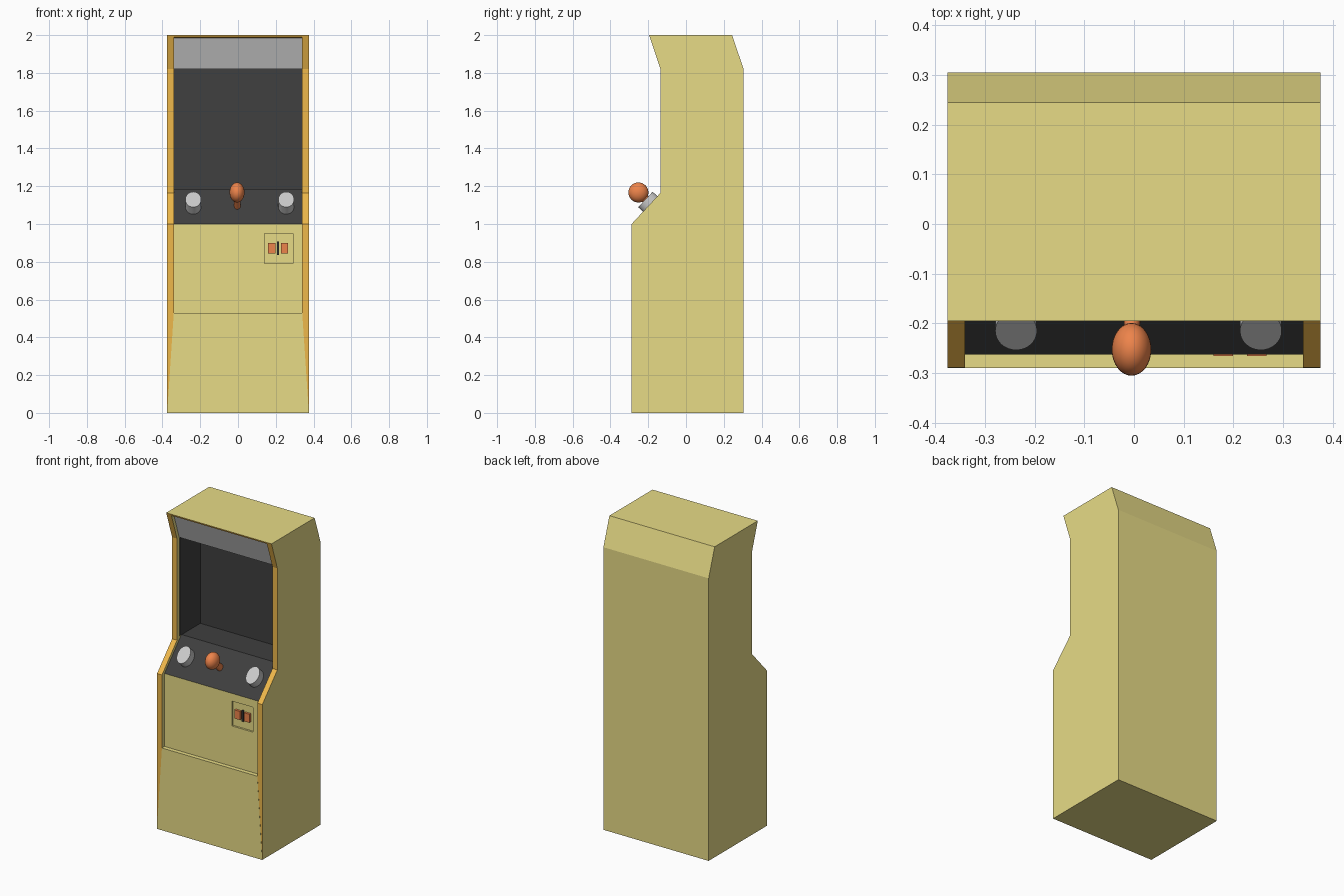
import bpy, bmesh, math
from mathutils import Vector, Matrix

if "Cube" in bpy.data.objects:
    bpy.data.objects.remove(bpy.data.objects["Cube"])


def material(name, rgb):
    m = bpy.data.materials.new(name)
    m.diffuse_color = (*rgb, 1)
    m.use_nodes = True
    m.node_tree.nodes["Principled BSDF"].inputs["Base Color"].default_value = m.diffuse_color
    return m


YELLOW = material("yellow", (0.80, 0.71, 0.24))
ORANGE = material("orange", (0.86, 0.48, 0.07))
BLACK = material("black", (0.05, 0.05, 0.05))
RED = material("red", (0.85, 0.23, 0.07))
GREY = material("grey", (0.75, 0.75, 0.75))


def add_object(name, bm, mats):
    bmesh.ops.recalc_face_normals(bm, faces=bm.faces)
    me = bpy.data.meshes.new(name)
    bm.to_mesh(me)
    bm.free()
    for m in mats:
        me.materials.append(m)
    ob = bpy.data.objects.new(name, me)
    bpy.context.collection.objects.link(ob)
    return ob


def extrude_profile(name, points, x0, x1, mats, edge_mats={}):
    """Extrude a (y, z) outline along x; edge_mats maps edge number to slot."""
    bm = bmesh.new()
    a = [bm.verts.new((x0, y, z)) for y, z in points]
    b = [bm.verts.new((x1, y, z)) for y, z in points]
    bm.faces.new(a)
    bm.faces.new(b[::-1])
    n = len(points)
    for i in range(n):
        j = (i + 1) % n
        f = bm.faces.new((a[i], a[j], b[j], b[i]))
        f.material_index = edge_mats.get(i, 0)
    return add_object(name, bm, mats)


def box(name, x, y, z, mat):
    return extrude_profile(name, [(y[0], z[0]), (y[1], z[0]), (y[1], z[1]), (y[0], z[1])],
                           x[0], x[1], [mat])


def rod(name, start, end, radius, mat):
    """Cylinder between two points, narrowed to 3/4 width in x."""
    start, end = Vector(start), Vector(end)
    axis = end - start
    bm = bmesh.new()
    bmesh.ops.create_cone(bm, cap_ends=True, segments=32, radius1=radius, radius2=radius,
                          depth=axis.length)
    turn = Vector((0, 0, 1)).rotation_difference(axis).to_matrix().to_4x4()
    squash = Matrix.Diagonal((0.75, 1, 1, 1))
    bm.transform(Matrix.Translation((start + end) / 2) @ squash @ turn)
    return smooth(add_object(name, bm, [mat]))


def smooth(ob):
    bpy.ops.object.select_all(action='DESELECT')
    ob.select_set(True)
    bpy.context.view_layer.objects.active = ob
    bpy.ops.object.shade_smooth_by_angle(angle=math.radians(35))
    return ob


# Side panels with orange front edges
outline = [(-0.288, 0), (0.305, 0), (0.305, 1.82), (0.244, 2.0), (-0.195, 2.0),
           (-0.135, 1.82), (-0.135, 1.165), (-0.288, 1.0)]
for side, s in (("left", -1), ("right", 1)):
    extrude_profile(side + "_side_panel", outline, s * 0.34, s * 0.375,
                    [YELLOW, ORANGE], {4: 1, 5: 1, 6: 1, 7: 1})

# Cabinet core: back, roof, marquee, screen niche, control panel and front panel
core = [(-0.262, 0), (0.305, 0), (0.305, 1.82), (0.244, 2.0), (-0.195, 2.0),
        (-0.192, 1.99), (-0.168, 1.985), (-0.113, 1.82), (0.1, 1.82), (0.1, 1.185),
        (-0.09, 1.185), (-0.262, 1.0)]
cabinet = extrude_profile("cabinet_core", core, -0.34, 0.34, [YELLOW, ORANGE, BLACK, GREY],
                          {4: 1, 5: 1, 6: 3, 7: 2, 8: 2, 9: 2, 10: 2})

# Coin door recess
cutter = box("coin_door_cutter", (0.14, 0.29), (-0.30, -0.25), (0.79, 0.95), YELLOW)
cutter.hide_render = True
mod = cabinet.modifiers.new("coin_door", 'BOOLEAN')
mod.operation = 'DIFFERENCE'
mod.solver = 'EXACT'
mod.object = cutter
bpy.context.view_layer.objects.active = cabinet
bpy.ops.object.modifier_apply(modifier=mod.name)
bpy.data.objects.remove(cutter)

# Coin slots and divider
box("coin_slot_left", (0.16, 0.199), (-0.265, -0.248), (0.845, 0.90), RED)
box("coin_slot_right", (0.227, 0.266), (-0.265, -0.248), (0.845, 0.90), RED)
box("coin_slot_divider", (0.207, 0.218), (-0.258, -0.248), (0.835, 0.907), BLACK)

# Lower front panel, flaring to full width at the floor
bm = bmesh.new()
front, back = [[bm.verts.new((x, y, z)) for x, z in
                ((-0.375, 0), (0.375, 0), (0.34, 0.53), (-0.34, 0.53))] for y in (-0.289, -0.262)]
bm.faces.new(front)
bm.faces.new(back)
for i in range(4):
    j = (i + 1) % 4
    bm.faces.new((front[i], front[j], back[j], back[i]))
add_object("lower_front_panel", bm, [YELLOW])

# Black linings of the screen niche
for side, s in (("left", -1), ("right", 1)):
    box(side + "_niche_lining", sorted((s * 0.338, s * 0.341)), (-0.11, 0.1), (1.185, 1.82), BLACK)

# Buttons, standing square to the sloped control panel
for side, x in (("left", -0.237), ("right", 0.255)):
    rod(side + "_button", (x, -0.145, 1.064), (x, -0.215, 1.13), 0.056, GREY)

# Joystick
rod("joystick_stem", (-0.003, -0.155, 1.075), (-0.005, -0.253, 1.167), 0.022, RED)
bm = bmesh.new()
bmesh.ops.create_uvsphere(bm, u_segments=32, v_segments=16, radius=0.053)
bm.transform(Matrix.Translation((-0.005, -0.252, 1.167)) @ Matrix.Diagonal((0.75, 1, 1, 1)))
smooth(add_object("joystick_ball", bm, [RED]))
